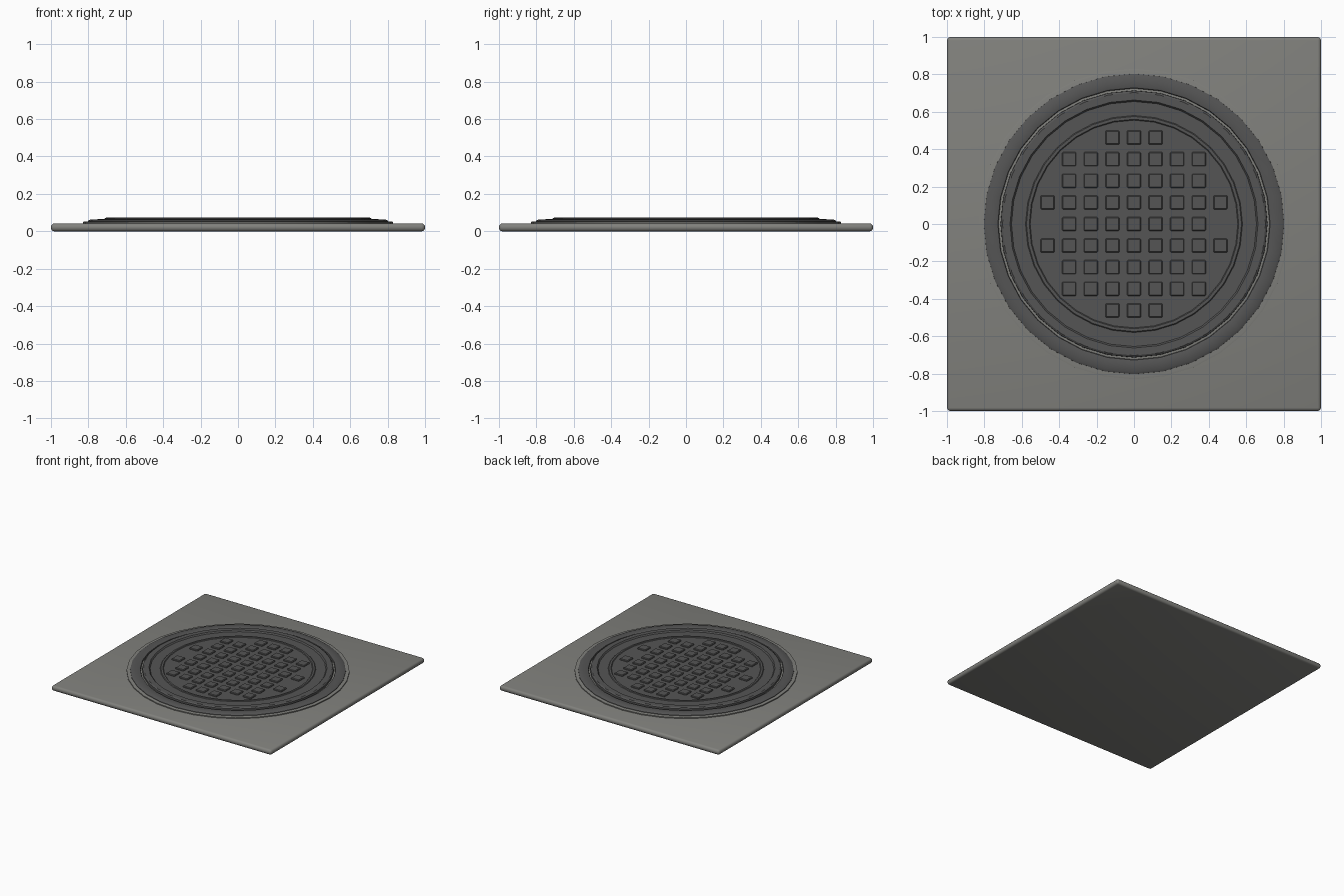
import bpy, bmesh, math

cube = bpy.data.objects.get("Cube")
if cube:
    bpy.data.objects.remove(cube)


def material(name, rgb):
    m = bpy.data.materials.new(name)
    m.use_nodes = True
    m.diffuse_color = (*rgb, 1)
    bsdf = m.node_tree.nodes["Principled BSDF"]
    bsdf.inputs["Base Color"].default_value = (*rgb, 1)
    bsdf.inputs["Roughness"].default_value = 0.8
    return m


concrete = material("warm grey concrete", (0.22, 0.22, 0.205))
iron = material("dark grey iron", (0.09, 0.09, 0.09))


def finish(name, bm, mat, angle=None):
    bmesh.ops.recalc_face_normals(bm, faces=bm.faces)
    mesh = bpy.data.meshes.new(name)
    bm.to_mesh(mesh)
    bm.free()
    mesh.materials.append(mat)
    obj = bpy.data.objects.new(name, mesh)
    bpy.context.collection.objects.link(obj)
    bpy.ops.object.select_all(action="DESELECT")
    obj.select_set(True)
    bpy.context.view_layer.objects.active = obj
    if angle is None:
        bpy.ops.object.shade_smooth()
    else:
        bpy.ops.object.shade_smooth_by_angle(angle=math.radians(angle))
    return obj


def add_box(bm, x, y, z0, z1, size, bevel, segments):
    verts = bmesh.ops.create_cube(bm, size=1)["verts"]
    for v in verts:
        v.co = (x + v.co.x * size, y + v.co.y * size, z0 + (v.co.z + 0.5) * (z1 - z0))
    edges = list({e for v in verts for e in v.link_edges})
    bmesh.ops.bevel(bm, geom=edges, offset=bevel, segments=segments,
                    profile=0.5, affect="EDGES")


def lathe(name, profile, mat, sides=32, angle=30):
    """Spin a radius/height profile about z and cap both ends."""
    bm = bmesh.new()
    rings = []
    for r, z in profile:
        rings.append([bm.verts.new((r * math.cos(a), r * math.sin(a), z))
                      for a in (2 * math.pi * i / sides for i in range(sides))])
    for low, high in zip(rings, rings[1:]):
        for i in range(sides):
            j = (i + 1) % sides
            bm.faces.new((low[i], low[j], high[j], high[i]))
    bm.faces.new(rings[0])
    bm.faces.new(rings[-1])
    return finish(name, bm, mat, angle)


# Rounded square slab
bm = bmesh.new()
add_box(bm, 0, 0, 0, 0.042, 2, 0.018, 3)
finish("base_slab", bm, concrete)

# Thin collar around the frame
lathe("concrete_collar", [(0.83, 0.03), (0.83, 0.05), (0.82, 0.052)], concrete)

# Iron frame with a narrow groove inside its lip
lathe("iron_frame", [(0.805, 0.03), (0.803, 0.056), (0.79, 0.063), (0.735, 0.065),
                     (0.728, 0.062), (0.724, 0.048)], iron)

# Cover with a raised rim, a shallow pan and an inner ring
lathe("iron_cover", [(0.715, 0.03), (0.713, 0.068), (0.703, 0.075), (0.663, 0.075),
                     (0.655, 0.065), (0.58, 0.065), (0.575, 0.07), (0.56, 0.07),
                     (0.555, 0.065)], iron)

# Square grip studs on a regular grid
pitch = 0.1155
bm = bmesh.new()
for i in range(-4, 5):
    for j in range(-4, 5):
        if math.hypot(i, j) < 4.3 and (i, j) not in ((4, 0), (-4, 0)):
            add_box(bm, i * pitch, j * pitch, 0.055, 0.075, 0.075, 0.005, 1)
finish("grip_studs", bm, iron, 30)
